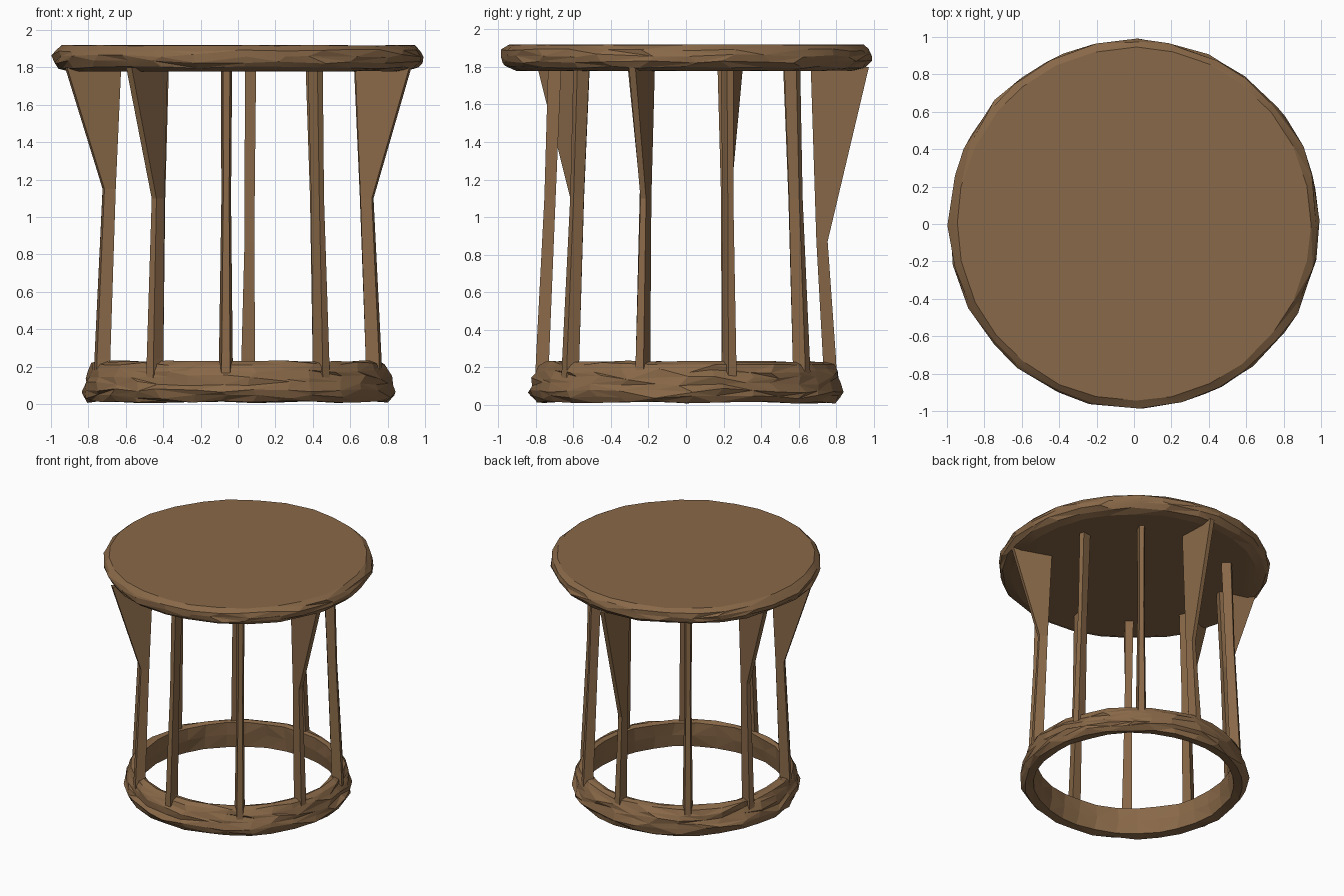
import bpy, bmesh, math, random
from mathutils import Vector

if "Cube" in bpy.data.objects:
    bpy.data.objects.remove(bpy.data.objects["Cube"])

random.seed(4)
wood = bpy.data.materials.new("brown wood")
wood.diffuse_color = (0.25, 0.14, 0.065, 1)
wood.use_nodes = True
wood.node_tree.nodes["Principled BSDF"].inputs["Base Color"].default_value = wood.diffuse_color


def finish(name, bm, angle=None):
    bmesh.ops.recalc_face_normals(bm, faces=bm.faces)
    me = bpy.data.meshes.new(name)
    bm.to_mesh(me)
    bm.free()
    me.materials.append(wood)
    ob = bpy.data.objects.new(name, me)
    bpy.context.collection.objects.link(ob)
    if angle:
        bpy.context.view_layer.objects.active = ob
        ob.select_set(True)
        bpy.ops.object.shade_smooth_by_angle(angle=math.radians(angle))
        ob.select_set(False)
    return ob


def lathe(name, profile, segs, rough, closed=False, angle=None):
    """Spin (radius, z, roughness) points; roughness gives a hewn surface."""
    bm = bmesh.new()
    rows = []
    for r, z, k in profile:
        row = []
        for i in range(segs):
            a = math.tau * (i + random.uniform(-.25, .25) * k) / segs
            rr = r + random.uniform(-rough, rough) * k
            zz = z + random.uniform(-rough, rough) * k
            row.append(bm.verts.new((rr * math.cos(a), rr * math.sin(a), zz)))
        rows.append(row)
    pairs = list(zip(rows, rows[1:]))
    if closed:
        pairs.append((rows[-1], rows[0]))
    for lo, hi in pairs:
        for i in range(segs):
            j = (i + 1) % segs
            q = [lo[i], lo[j], hi[j], hi[i]]
            s = random.randint(0, 1)      # random diagonal for chipped facets
            bm.faces.new((q[s], q[s + 1], q[s + 2]))
            bm.faces.new((q[s], q[s + 2], q[(s + 3) % 4]))
    if not closed:
        bm.faces.new(rows[0])
        bm.faces.new(rows[-1])
    return finish(name, bm, angle)


# Round top slab with a chipped rounded rim
lathe("table_top", [(.90, 1.780, .3), (.96, 1.80, .8), (.985, 1.83, 1),
                    (.99, 1.86, 1), (.98, 1.89, .8), (.945, 1.918, .3)],
      28, .009, angle=12)

# Rough base ring
lathe("base_ring", [(.735, .02, .4), (.80, .012, .5), (.825, .04, 1),
                    (.835, .075, 1), (.82, .11, 1), (.815, .145, 1),
                    (.80, .18, 1), (.785, .215, .8), (.75, .23, .4),
                    (.715, .22, .4), (.72, .12, .5)],
      30, .013, closed=True)


def leg(name, deg, flare=0, knee=1.15, lean=0, shift=0):
    """Hewn leg: box sections along its height, outer top pulled out by flare."""
    a = math.radians(deg)
    out = Vector((math.cos(a), math.sin(a), 0))
    side = Vector((-math.sin(a), math.cos(a), 0))
    # z, inner radius, outer radius, half width, sideways offset
    sections = [(.10, .74, .805, .040, shift),
                (.24, .73, .80, .037, shift),
                (knee, .695, .755, .026, shift + lean * .5),
                (1.80, .665, .735 + flare, .030, shift + lean)]
    bm = bmesh.new()
    rows = []
    for z, r0, r1, w, s in sections:
        # the outer edge is narrower, giving a wedge-shaped section
        rows.append([bm.verts.new(out * r + side * (s + t) + Vector((0, 0, z)))
                     for r, t in ((r0, -w), (r1, -w * .6), (r1, w * .6), (r0, w))])
    for lo, hi in zip(rows, rows[1:]):
        for i in range(4):
            j = (i + 1) % 4
            bm.faces.new((lo[i], lo[j], hi[j], hi[i]))
    bm.faces.new(rows[0])
    bm.faces.new(rows[-1])
    finish(name, bm)


# Ten legs evenly spaced; some flare out to the rim under the top
flares = {90: (.24, .87), 162: (.22, 1.15), 198: (.23, 1.15),
          234: (.24, 1.10), 342: (.23, 1.10)}
shifts = {270: -.065, 90: -.055}
for n in range(10):
    deg = 18 + 36 * n
    f, k = flares.get(deg, (0, 1.1))
    leg(f"leg_{n + 1}", deg, f, k, random.uniform(-.015, .015), shifts.get(deg, 0))
